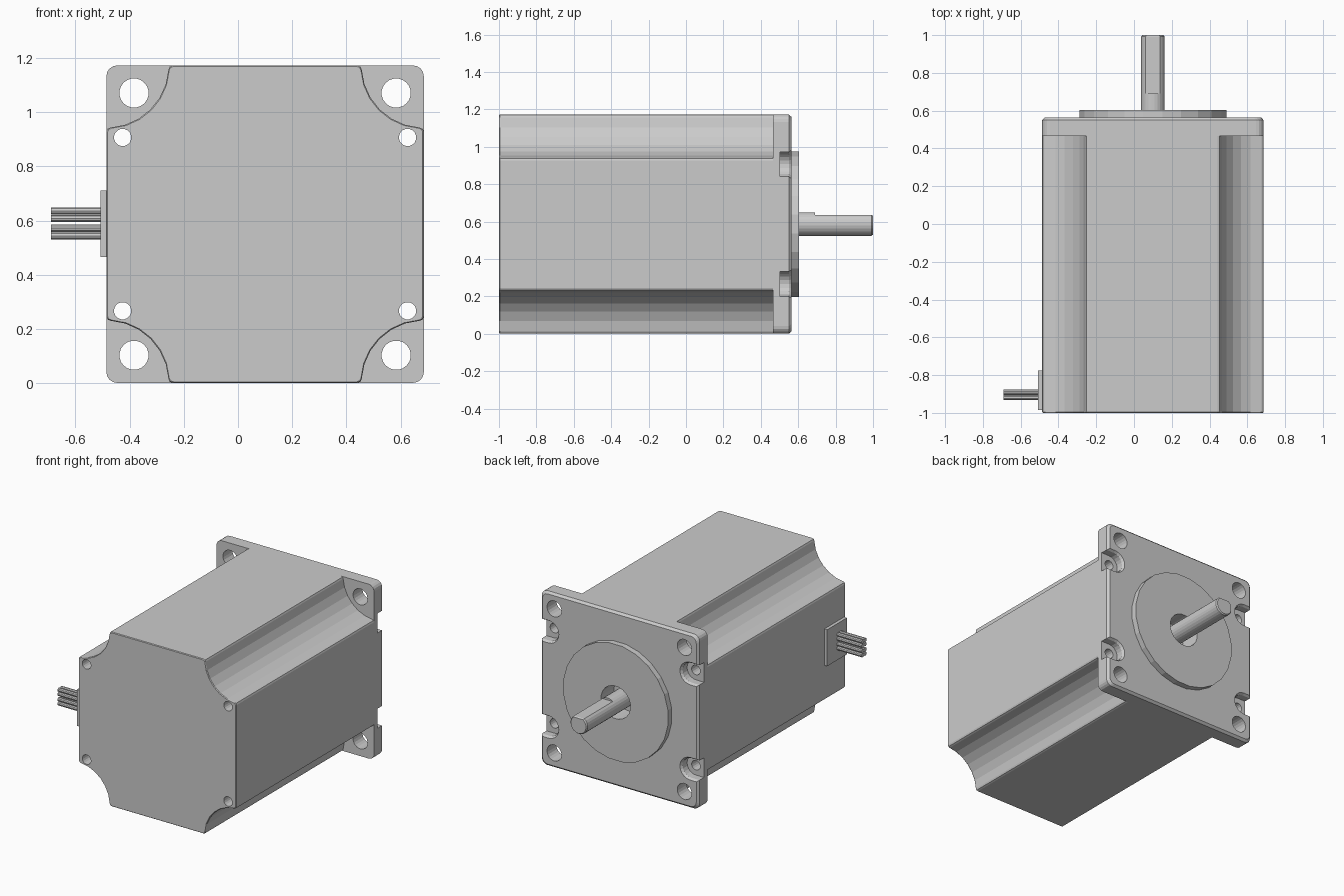
import bpy, bmesh
from math import sin, cos, pi

if "Cube" in bpy.data.objects:
    bpy.data.objects.remove(bpy.data.objects["Cube"])

CX, CZ, H = 0.10, 0.587, 0.586      # motor axis and half width
SIGNS = [(-1, -1), (1, -1), (1, 1), (-1, 1)]


def circle(r, n, cx=CX, cz=CZ):
    return [(cx + r * cos(2 * pi * (i + .5) / n), cz + r * sin(2 * pi * (i + .5) / n)) for i in range(n)]


def scaled(pts, s, cx=CX, cz=CZ):
    return [(cx + (x - cx) * s, cz + (z - cz) * s) for x, z in pts]


def loft(name, solids):
    """Each solid is a list of (y, xz outline) sections, capped at both ends."""
    bm = bmesh.new()
    for sections in solids:
        rings = [[bm.verts.new((x, y, z)) for x, z in pts] for y, pts in sections]
        for a, b in zip(rings, rings[1:]):
            n = len(a)
            for i in range(n):
                bm.faces.new((a[i], a[(i + 1) % n], b[(i + 1) % n], b[i]))
        bm.faces.new(rings[0])
        bm.faces.new(rings[-1])
    bmesh.ops.remove_doubles(bm, verts=bm.verts, dist=1e-5)
    bmesh.ops.recalc_face_normals(bm, faces=bm.faces)
    me = bpy.data.meshes.new(name)
    bm.to_mesh(me)
    bm.free()
    ob = bpy.data.objects.new(name, me)
    bpy.context.collection.objects.link(ob)
    return ob


def cut(ob, *cutters):
    bpy.context.view_layer.objects.active = ob
    for c in cutters:
        m = ob.modifiers.new("cut", 'BOOLEAN')
        m.operation, m.solver, m.object = 'DIFFERENCE', 'EXACT', c
        bpy.ops.object.modifier_apply(modifier=m.name)


def four_corners(quarter):
    """Mirror a corner profile, given as distances (u, v) from the corner,
    running from the side (u = 0) to the bottom (v = 0)."""
    out = []
    for sx, sz in SIGNS:
        pts = [(CX + sx * (H - u), CZ + sz * (H - v)) for u, v in quarter]
        out += pts if sx * sz > 0 else pts[::-1]
    return out


# Outlines: body with scooped corners, flange with rounded corners
R = 0.23
scoop = [(0, R + .015), (.004, R + .004)]
scoop += [(R * sin(t), R * cos(t)) for t in [.065 + i * (pi / 2 - .13) / 6 for i in range(7)]]
scoop += [(R + .004, .004), (R + .015, 0)]
body_outline = four_corners(scoop)
rc = 0.04
fillet = [(rc - rc * cos(i * pi / 8), rc - rc * sin(i * pi / 8)) for i in range(5)]
flange_outline = four_corners(fillet)

# Cutters
screw_pos = [(CX + sx * 0.526, CZ + sz * 0.32) for sx, sz in SIGNS]
mount_pos = [(CX + sx * 0.484, CZ + sz * 0.484) for sx, sz in SIGNS]
screw_cut = loft("screw_hole_cutter", [[(y, circle(.032, 16, *p)) for y in (-1.1, .7)] for p in screw_pos])
mount_cut = loft("mount_hole_cutter", [[(y, circle(.054, 20, *p)) for y in (.4, .7)] for p in mount_pos])
bore_cut = loft("bore_cutter", [[(y, circle(.11, 20)) for y in (.4, .7)]])
slots = []
for (px, pz), (sx, sz) in zip(screw_pos, SIGNS):
    slot = [(px + sx * .1, pz + .066)]
    slot += [(px - sx * .066 * sin(i * pi / 10), pz + .066 * cos(i * pi / 10)) for i in range(11)]
    slot += [(px + sx * .1, pz - .066)]
    slots.append([(.503, slot), (.55, slot), (.58, scaled(slot, 1.3, px, pz))])
slot_cut = loft("slot_cutter", slots)

# Motor body in three segments
for name, y0, y1 in (("rear_cap", -1, -.775), ("stator_body", -.775, .32), ("front_housing", .32, .466)):
    rings = [(y0, body_outline), (y1, body_outline)]
    if name == "rear_cap":
        rings = [(y0, scaled(body_outline, .993)), (y0 + .005, body_outline), (y1, body_outline)]
    cut(loft(name, [rings]), screw_cut)

# Mounting flange with chamfered front edge
flange = loft("mounting_flange", [[(.465, flange_outline), (.55, flange_outline),
                                   (.565, scaled(flange_outline, .976))]])
cut(flange, mount_cut, bore_cut, screw_cut, slot_cut)

# Round pilot boss
boss = loft("pilot_boss", [[(.56, circle(.392, 24)), (.604, circle(.392, 24))]])
cut(boss, bore_cut)

# D-shaped shaft
round_sec = circle(.063, 24)
d_sec = [(x, min(z, .636)) for x, z in round_sec]
loft("shaft", [[(.46, round_sec), (.69, round_sec), (.69, d_sec), (.992, d_sec), (1, scaled(d_sec, .9))]])

# Cable outlet plate and eight leads
plate = [(-.507, .466), (-.48, .466), (-.48, .711), (-.507, .711)]
loft("cable_plate", [[(-.985, plate), (-.775, plate)]])
for i in range(4):
    for j in range(2):
        z = CZ + .003 + (i - 1.5) * .028 + (.004 if i > 1 else -.004)
        bpy.ops.mesh.primitive_cylinder_add(vertices=10, radius=.0138, depth=.2,
                                            location=(-.59, -.905 + (j - .5) * .0275, z),
                                            rotation=(0, pi / 2, 0))
        bpy.context.object.name = f"lead_wire_{i * 2 + j + 1}"

for c in (screw_cut, mount_cut, bore_cut, slot_cut):
    bpy.data.objects.remove(c)
